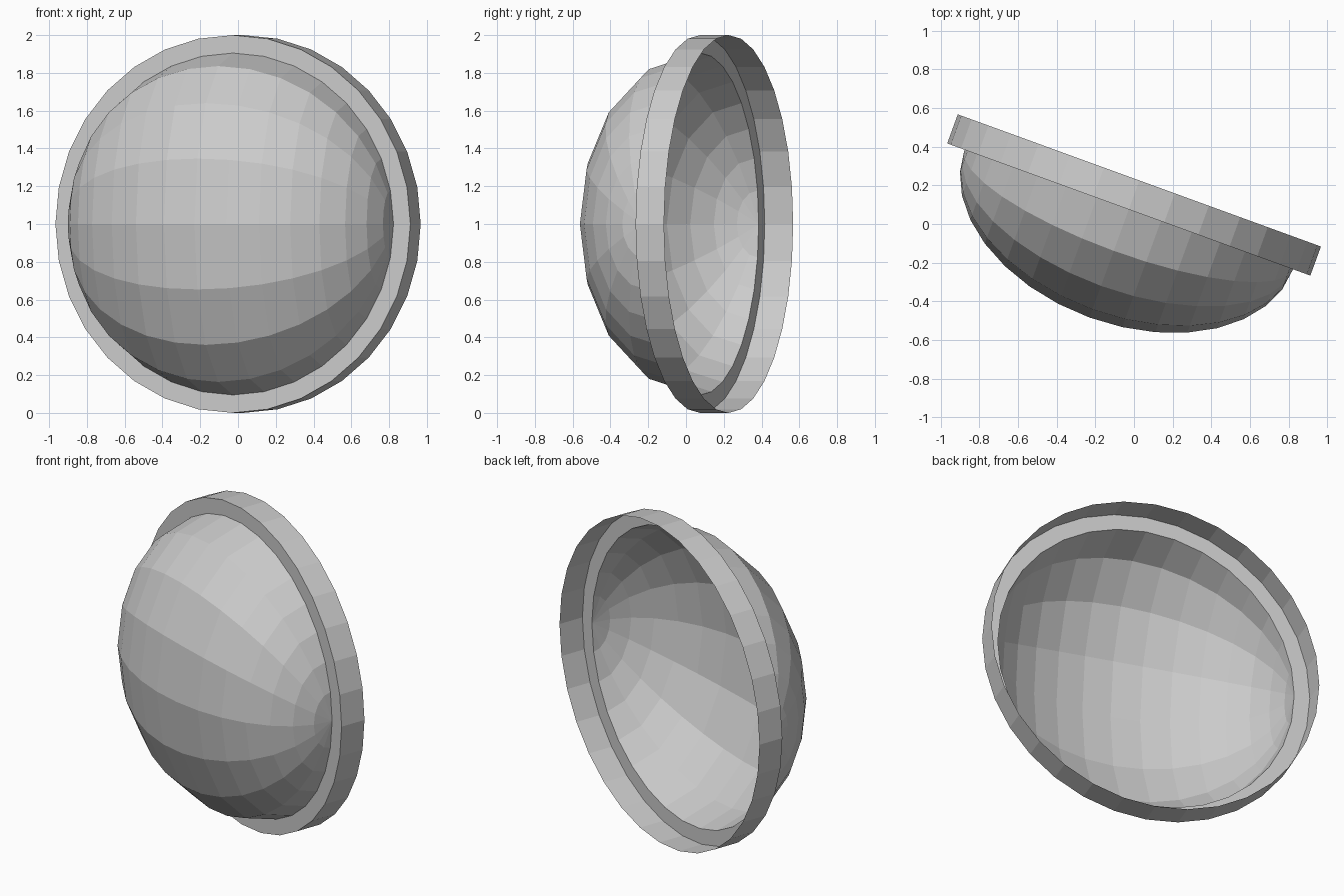
import bpy, bmesh, math
from mathutils import Matrix

if "Cube" in bpy.data.objects:
    bpy.data.objects.remove(bpy.data.objects["Cube"])

R_OUT, R_IN = 1.0, 0.905      # rim radius, bowl radius
DEPTH, LIP = 0.595, 0.16      # bowl depth, rim wall width
PLACE = Matrix.Translation((-0.027, 0.075, 1.0)) @ Matrix.Rotation(math.radians(-20), 4, 'Z')


def add_object(name, bm):
    mesh = bpy.data.meshes.new(name)
    bm.to_mesh(mesh)
    bm.free()
    obj = bpy.data.objects.new(name, mesh)
    obj.matrix_world = PLACE
    bpy.context.collection.objects.link(obj)
    return obj


# Bowl: flattened half sphere with its poles on the sideways axis, open at the back
bm = bmesh.new()
bmesh.ops.create_uvsphere(bm, u_segments=16, v_segments=16, radius=1,
                          matrix=Matrix.Rotation(math.pi / 2, 4, 'Y'))
bmesh.ops.delete(bm, geom=[v for v in bm.verts if v.co.y > 1e-4], context='VERTS')
bmesh.ops.scale(bm, vec=(R_IN, DEPTH, R_IN), verts=bm.verts)
add_object("bowl", bm)

# Rim: flat front ring and a thin outer wall, spun from an L-shaped profile
bm = bmesh.new()
verts = [bm.verts.new((r, y, 0)) for r, y in ((R_IN, 0), (R_OUT, 0), (R_OUT, LIP))]
edges = [bm.edges.new(pair) for pair in zip(verts, verts[1:])]
bmesh.ops.spin(bm, geom=verts + edges, cent=(0, 0, 0), axis=(0, 1, 0),
               angle=2 * math.pi, steps=32)
bmesh.ops.remove_doubles(bm, verts=bm.verts, dist=1e-4)
bm.normal_update()
# Make the ring face forward and the wall face outward
flip = [f for f in bm.faces
        if (f.normal.y > 0.5 or
            (abs(f.normal.y) < 0.5 and f.normal.dot(f.calc_center_median()) < 0))]
bmesh.ops.reverse_faces(bm, faces=flip)
add_object("rim", bm)
